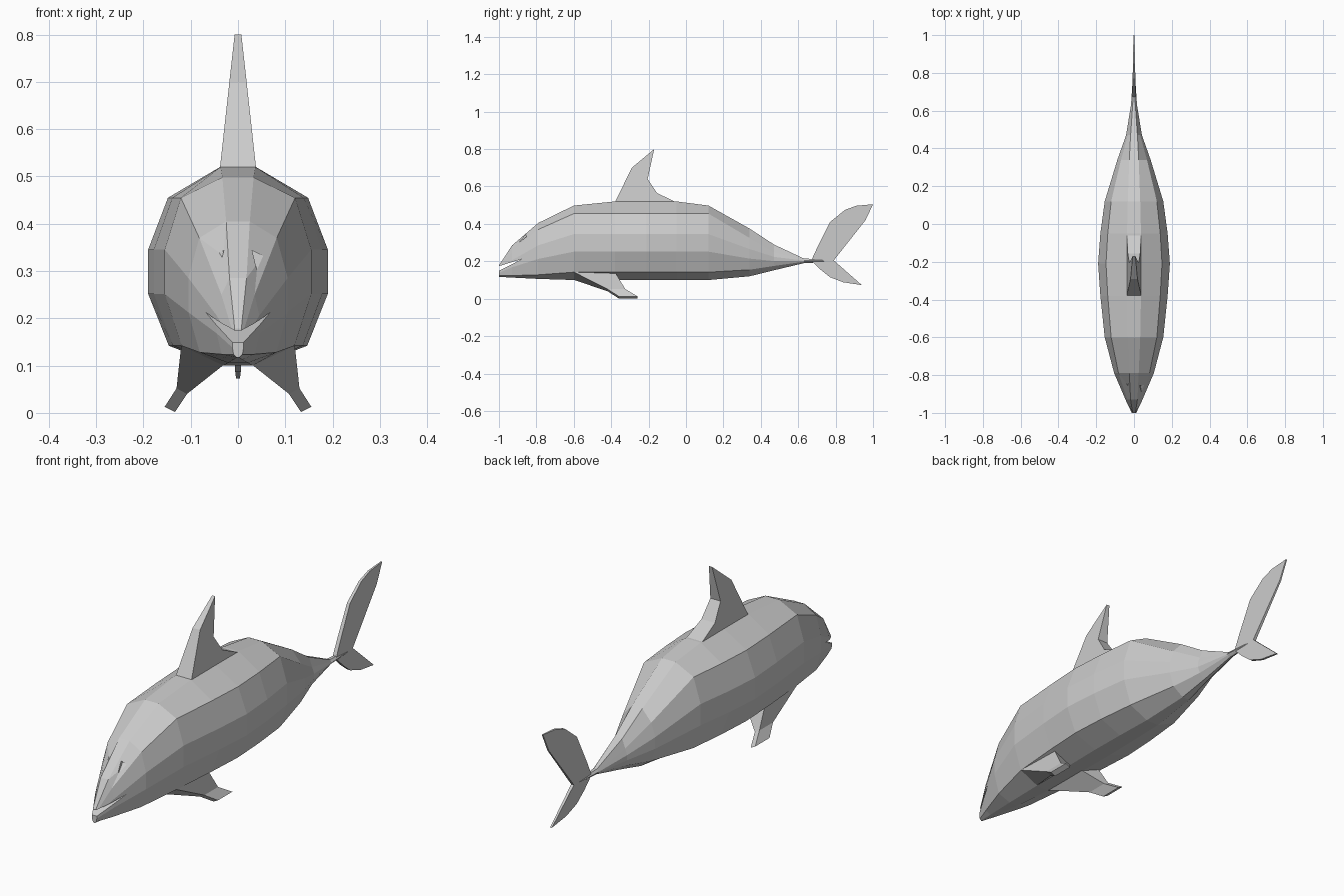
import bpy, bmesh

if "Cube" in bpy.data.objects:
    bpy.data.objects.remove(bpy.data.objects["Cube"])

grey = bpy.data.materials.new("plain grey")
grey.use_nodes = True
colour = (0.6, 0.6, 0.6, 1)
grey.diffuse_color = colour
grey.node_tree.nodes["Principled BSDF"].inputs["Base Color"].default_value = colour


def loft(name, rings):
    """Skin a row of closed rings and cap both ends."""
    bm = bmesh.new()
    rows = [[bm.verts.new(p) for p in ring] for ring in rings]
    n = len(rows[0])
    for a, b in zip(rows, rows[1:]):
        for i in range(n):
            j = (i + 1) % n
            bm.faces.new((a[i], a[j], b[j], b[i]))
    bm.faces.new(rows[0][::-1])
    bm.faces.new(rows[-1])
    bmesh.ops.recalc_face_normals(bm, faces=bm.faces)
    mesh = bpy.data.meshes.new(name)
    bm.to_mesh(mesh)
    bm.free()
    obj = bpy.data.objects.new(name, mesh)
    bpy.context.collection.objects.link(obj)
    mesh.materials.append(grey)
    return obj


def plate(name, outline, half_width):
    """Side outline (y, z) given a thickness by half_width(y, z)."""
    return loft(name, [[(s * half_width(y, z), y, z) for y, z in outline]
                       for s in (-1, 1)])


def body_ring(y, w, top_x, top, shoulder, low, belly):
    span = shoulder - low
    half = [(top_x, top), (0.78 * w, shoulder), (w, low + 0.65 * span),
            (w, low + 0.35 * span), (0.77 * w, low), (0.2 * w, belly)]
    return [(x, y, z) for x, z in half] + [(-x, y, z) for x, z in half[::-1]]


# Body: y, half width, ridge half width, ridge, shoulder, lower edge, belly
stations = [
    (-1.00, 0.012, 0.007, 0.178, 0.165, 0.124, 0.117),
    (-0.93, 0.045, 0.018, 0.285, 0.250, 0.124, 0.113),
    (-0.79, 0.105, 0.025, 0.405, 0.370, 0.128, 0.106),
    (-0.60, 0.155, 0.033, 0.498, 0.455, 0.142, 0.10),
    (-0.38, 0.178, 0.037, 0.52, 0.455, 0.142, 0.10),
    (-0.21, 0.190, 0.038, 0.52, 0.455, 0.142, 0.10),
    (-0.05, 0.178, 0.037, 0.52, 0.455, 0.142, 0.10),
    (0.12, 0.155, 0.033, 0.498, 0.455, 0.142, 0.10),
    (0.34, 0.088, 0.025, 0.375, 0.325, 0.155, 0.12),
    (0.47, 0.042, 0.018, 0.29, 0.25, 0.175, 0.152),
    (0.63, 0.016, 0.007, 0.215, 0.208, 0.198, 0.190),
    (0.78, 0.006, 0.003, 0.208, 0.206, 0.200, 0.197),
]
body = loft("body", [body_ring(*s) for s in stations])

# Mouth slit and eye hollows, cut out of the head
cutters = [plate("mouth_cutter", [(-1.03, 0.165), (-0.875, 0.213), (-1.03, 0.134)],
                 lambda y, z: 0.2)]
for side in (-1, 1):
    eye = [(0.030, 0.343), (0.062, 0.328), (0.053, 0.302), (0.040, 0.302)]
    back = [(side * x, -0.89 + 1.25 * (z - 0.302), z) for x, z in eye]
    front = [(x, -1.1, z) for x, y, z in back]
    cutters.append(loft("eye_cutter", [front, back]))
bpy.context.view_layer.objects.active = body
for cutter in cutters:
    cutter.hide_render = True
    cut = body.modifiers.new("cut", 'BOOLEAN')
    cut.operation = 'DIFFERENCE'
    cut.solver = 'EXACT'
    cut.object = cutter
    bpy.ops.object.modifier_apply(modifier=cut.name)
    bpy.data.objects.remove(cutter)

# Dorsal fin
plate("dorsal_fin",
      [(-0.38, 0.515), (-0.29, 0.70), (-0.17, 0.80), (-0.205, 0.64),
       (-0.155, 0.565), (-0.05, 0.515)],
      lambda y, z: 0.038 - 0.11 * (z - 0.52))

# Upright tail flukes
tail_width = lambda y, z: 0.009 - 0.018 * (y - 0.67)
plate("upper_fluke",
      [(0.67, 0.205), (0.70, 0.27), (0.77, 0.41), (0.85, 0.475), (0.91, 0.497),
       (1.0, 0.505), (0.96, 0.42), (0.79, 0.205)], tail_width)
plate("lower_fluke",
      [(0.67, 0.205), (0.72, 0.155), (0.77, 0.115), (0.84, 0.088), (0.94, 0.073),
       (0.79, 0.205)], tail_width)

# Pectoral fins: outer x, z, inner x, z, front y, back y
sections = [
    (0.120, 0.143, 0.031, 0.101, -0.60, -0.38),
    (0.130, 0.052, 0.108, 0.040, -0.42, -0.325),
    (0.155, 0.013, 0.133, 0.002, -0.36, -0.26),
]
for side, label in ((1, "left"), (-1, "right")):
    rings = []
    for ox, oz, ix, iz, front, back in sections:
        rings.append([(side * ox, front, oz), (side * ix, front, iz),
                      (side * ix, back, iz), (side * ox, back, oz)])
    loft(label + "_pectoral_fin", rings)
